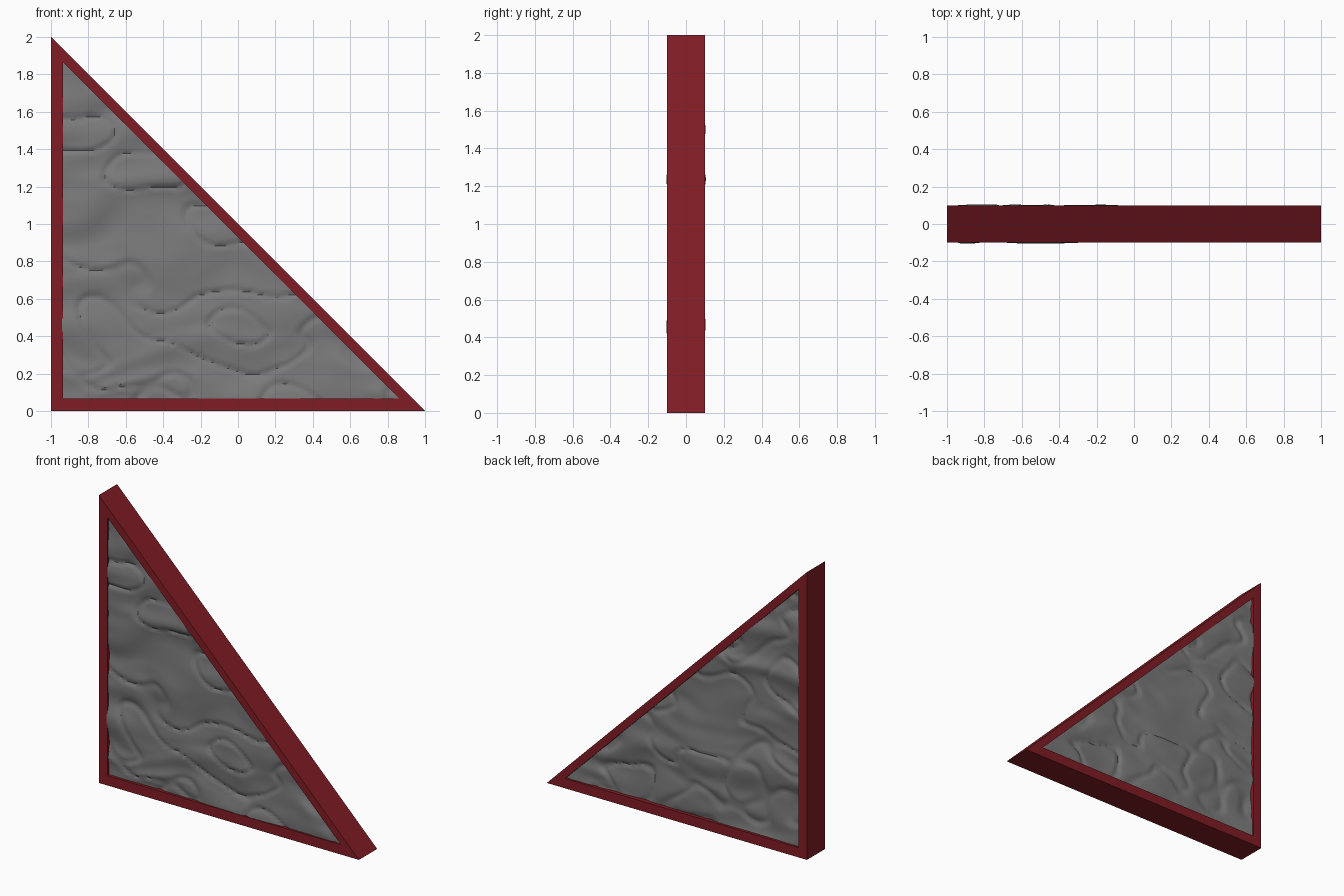
import bpy, bmesh, math
from mathutils import Vector, noise

if "Cube" in bpy.data.objects:
    bpy.data.objects.remove(bpy.data.objects["Cube"])


def make_object(name, bm, colour):
    bmesh.ops.recalc_face_normals(bm, faces=bm.faces[:])
    mesh = bpy.data.meshes.new(name)
    bm.to_mesh(mesh)
    bm.free()
    obj = bpy.data.objects.new(name, mesh)
    bpy.context.collection.objects.link(obj)
    mat = bpy.data.materials.new(name + "_colour")
    mat.diffuse_color = colour
    mat.use_nodes = True
    mat.node_tree.nodes["Principled BSDF"].inputs["Base Color"].default_value = mat.diffuse_color
    mesh.materials.append(mat)
    return obj


# Triangular frame: a mitred ring, flat on every side
OUTER = [(-1, 0), (1, 0), (-1, 2)]
INNER = [(-0.935, 0.068), (0.86, 0.068), (-0.935, 1.863)]
bm = bmesh.new()
rings = [[bm.verts.new((x, y, z)) for x, z in loop]
         for loop, y in ((OUTER, -0.1), (OUTER, 0.1), (INNER, 0.1), (INNER, -0.1))]
for r in range(4):
    a, b = rings[r], rings[(r + 1) % 4]
    for i in range(3):
        j = (i + 1) % 3
        bm.faces.new((a[i], a[j], b[j], b[i]))
make_object("frame", bm, (0.22, 0.012, 0.018, 1))


# Layered rock relief, stretched along x, different on each side
def relief(x, z, side):
    seed = 3.7 * side
    warp = 0.12 * noise.noise(Vector((x * 2.5, seed, z * 2.5)))
    z2 = z + warp
    layers = noise.noise(Vector((x * 1.9, seed + 5, z2 * 6.5)))
    lumps = noise.noise(Vector((x * 4.5, seed + 11, z2 * 9)))
    cracks = abs(noise.noise(Vector((x * 3.2 + z, seed + 20, z2 * 5))))
    bands = sum(math.exp(-((z - c) / w) ** 2)
                for c, w in ((0.48, 0.09), (1.24, 0.05), (1.5, 0.07)))
    depth = 0.085 + 0.016 * layers + 0.009 * lumps + 0.010 * bands
    depth -= 0.012 * max(0, 1 - cracks * 9)
    return min(depth, 0.114)


# Stone panel: two triangular relief sheets joined round the rim
N = 110
X0, Z0, SIZE = -0.94, 0.063, 1.805
bm = bmesh.new()
sheets = []
for side in (-1, 1):
    grid = {}
    for i in range(N + 1):
        for j in range(N + 1 - i):
            x, z = X0 + SIZE * i / N, Z0 + SIZE * j / N
            grid[i, j] = bm.verts.new((x, side * relief(x, z, side), z))
    for i in range(N):
        for j in range(N - i):
            if i + j < N - 1:
                bm.faces.new((grid[i, j], grid[i + 1, j],
                              grid[i + 1, j + 1], grid[i, j + 1]))
            else:
                bm.faces.new((grid[i, j], grid[i + 1, j], grid[i, j + 1]))
    sheets.append(grid)
rim = ([(i, 0) for i in range(N)] + [(N - k, k) for k in range(N)]
       + [(0, N - k) for k in range(N)])
front, back = sheets
for p, q in zip(rim, rim[1:] + rim[:1]):
    bm.faces.new((front[p], front[q], back[q], back[p]))
panel = make_object("stone_panel", bm, (0.2, 0.2, 0.2, 1))

bpy.context.view_layer.objects.active = panel
panel.select_set(True)
bpy.ops.object.shade_smooth_by_angle(angle=math.radians(40))
